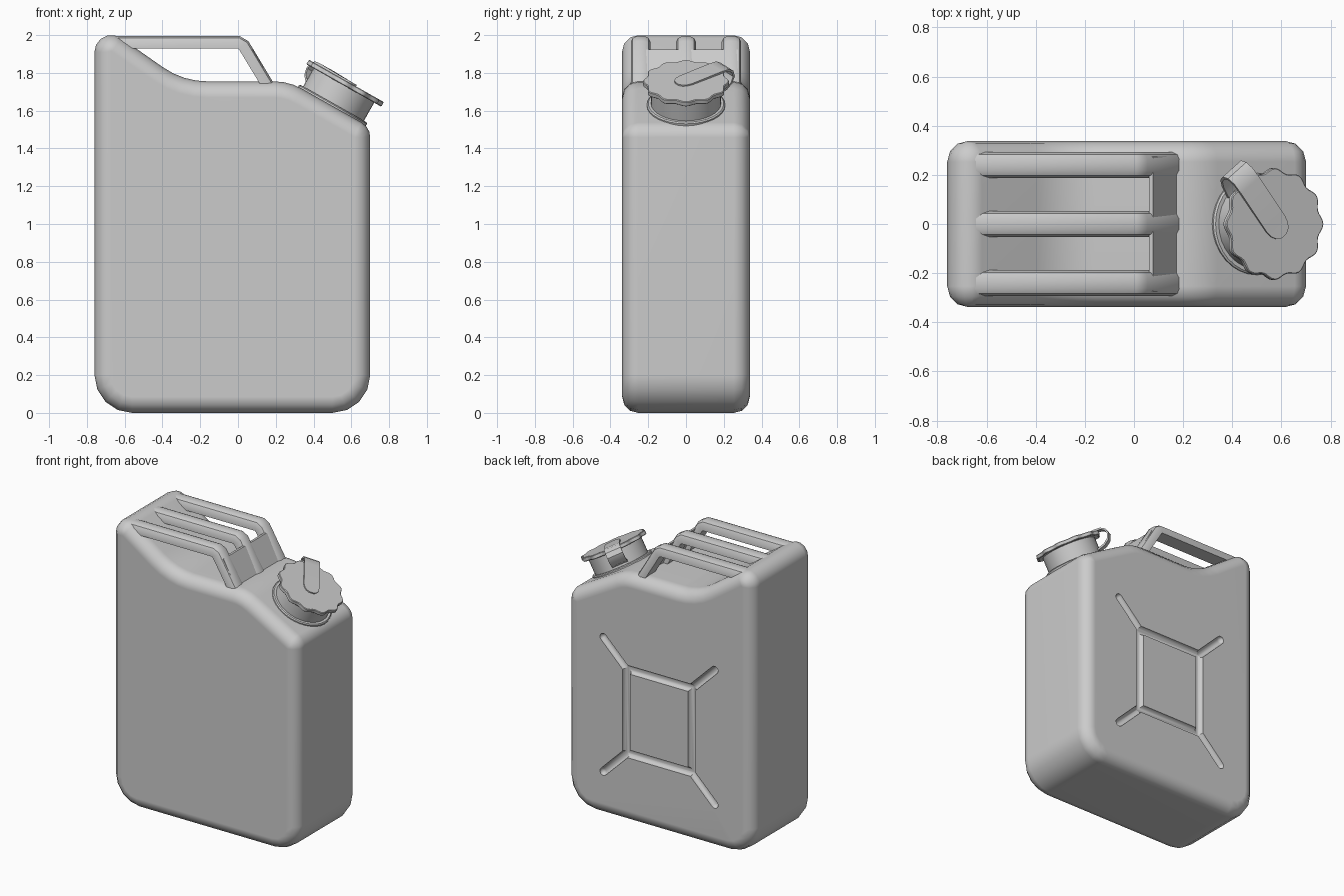
import bpy, bmesh
from math import sin, cos, pi, tau, tan, atan2, radians
from mathutils import Vector, Matrix

if "Cube" in bpy.data.objects:
    bpy.data.objects.remove(bpy.data.objects["Cube"])


def loft(name, rings, matrix=None, closed=False, angle=35):
    """Skin a list of equal-sized point rings; cap the ends unless closed."""
    bm = bmesh.new()
    vr = [[bm.verts.new(p) for p in ring] for ring in rings]
    n = len(vr[0])
    pairs = list(zip(vr, vr[1:])) + ([(vr[-1], vr[0])] if closed else [])
    for a, b in pairs:
        for i in range(n):
            j = (i + 1) % n
            bm.faces.new((a[i], a[j], b[j], b[i]))
    if not closed:
        bm.faces.new(vr[0])
        bm.faces.new(vr[-1])
    if matrix:
        bm.transform(matrix)
    bmesh.ops.recalc_face_normals(bm, faces=bm.faces)
    me = bpy.data.meshes.new(name)
    bm.to_mesh(me)
    bm.free()
    ob = bpy.data.objects.new(name, me)
    bpy.context.collection.objects.link(ob)
    smooth(ob, angle)
    return ob


def smooth(ob, angle):
    bpy.ops.object.select_all(action='DESELECT')
    ob.select_set(True)
    bpy.context.view_layer.objects.active = ob
    bpy.ops.object.shade_smooth_by_angle(angle=radians(angle))


def rounded(corners):
    """Fillet (x, z, radius, segments) corners; return points with outward normals."""
    out, n = [], len(corners)
    for i, (x, z, r, seg) in enumerate(corners):
        p = Vector((x, z))
        a = (Vector(corners[i - 1][:2]) - p).normalized()
        b = (Vector(corners[(i + 1) % n][:2]) - p).normalized()
        half = a.angle(b) / 2
        c = p + (a + b).normalized() * r / sin(half)
        v0, v1 = p + a * r / tan(half) - c, p + b * r / tan(half) - c
        a0 = atan2(v0.y, v0.x)
        da = (atan2(v1.y, v1.x) - a0 + pi) % tau - pi
        for k in range(seg + 1):
            t = a0 + da * k / seg
            d = Vector((cos(t), sin(t)))
            out.append((c + d * r, d if da > 0 else -d))
    return out


# body: rounded side profile, with rounded front and back rims
W, R = 0.338, 0.085
profile = rounded([(-.76, 0, .2, 4), (.70, 0, .2, 4), (.70, 1.512, .09, 3),
                   (.27, 1.755, .3, 3), (-.29, 1.755, .41, 4), (-.76, 2.083, .09, 5)])
levels = [(s * (W - R + R * sin(t)), R * (1 - cos(t)))
          for s, ts in ((-1, (3, 2, 1, 0)), (1, (0, 1, 2, 3)))
          for t in [k * pi / 6 for k in ts]]
body = loft("body", [[(p.x - n.x * d, y, p.y - n.y * d) for p, n in profile]
                     for y, d in levels])

# pressed grooves on the back: a rectangle with four diagonal arms
gx, gz, hx, hz, gr = -.025, .79, .255, .298, .03
ring_cut = []
for sx, sz in ((-1, -1), (1, -1), (1, 1), (-1, 1)):
    ring_cut.append([(gx + sx * (hx + gr * cos(t)), W + gr * sin(t), gz + sz * (hz + gr * cos(t)))
                     for t in [tau * (k + .5) / 12 for k in range(12)]])
cutters = [loft("groove_cutter", ring_cut, closed=True)]
for sx in (-1, 1):
    for sz in (-1, 1):
        p = Vector((gx + sx * hx, W, gz + sz * hz))
        q = Vector((gx + sx * .435, W, gz + sz * .475))
        d = (q - p).normalized()
        side = d.cross(Vector((0, 1, 0)))
        r = .028
        stations = [(0, r)] + [((q - p).length + r * sin(f), r * cos(f)) for f in (0, .5, 1, 1.45)]
        cutters.append(loft("arm_cutter", [
            [p + d * t + side * (w * cos(a)) + Vector((0, w * sin(a), 0))
             for a in [tau * (k + .25) / 12 for k in range(12)]] for t, w in stations]))
for c in cutters:
    m = body.modifiers.new("groove", 'BOOLEAN')
    m.operation, m.solver, m.object = 'DIFFERENCE', 'EXACT', c
    bpy.context.view_layer.objects.active = body
    bpy.ops.object.modifier_apply(modifier=m.name)
    bpy.data.objects.remove(c)
smooth(body, 35)
body.modifiers.new("weighted_normals", 'WEIGHTED_NORMAL').keep_sharp = True

# three handle bars: each station is outer point, inner point
path = [((-.66, 1.994), (-.62, 1.928)), ((.01, 1.994), (0, 1.928)),
        ((.055, 1.968), (.008, 1.92)), ((.195, 1.735), (.12, 1.735))]
section = [(-.052, 0), (-.052, .55), (-.042, .85), (-.022, 1),
           (.022, 1), (.042, .85), (.052, .55), (.052, 0)]
for name, y in (("handle_front", -.24), ("handle_middle", 0), ("handle_back", .24)):
    loft(name, [[(i[0] + (o[0] - i[0]) * h, y + w, i[1] + (o[1] - i[1]) * h)
                 for w, h in section] for o, i in path])

# plate joining the handle legs
plate = [(.062, 1.925), (.078, 1.925), (.182, 1.74), (.15, 1.74)]
loft("handle_plate", [[(x, y, z) for x, z in plate] for y in (-.275, .275)])

# spout parts stand square to the sloping shoulder
tilt = Matrix.Translation((.50, 0, 1.627)) @ Matrix.Rotation(radians(29.5), 4, 'Y')


def turned(name, steps, sides=32, lobes=0, wave=0):
    return loft(name, [[((r + wave * cos(lobes * t)) * cos(t),
                         (r + wave * cos(lobes * t)) * sin(t), z)
                        for t in [tau * k / sides for k in range(sides)]] for r, z in steps],
                tilt, angle=40)


turned("spout_flange", [(.207, -.02), (.207, .006), (.2, .012)])
turned("spout_neck", [(.185, 0), (.185, .13)])
turned("cap", [(.215, .122), (.219, .126), (.219, .146), (.215, .15)], 96, 12, .009)

# strap over the cap, looping down to the neck: radius, height, half width
strap = [(-.062, .152, .015), (-.05, .152, .035), (-.03, .152, .048), (0, .152, .054),
         (.20, .156, .054), (.245, .153, .054), (.272, .135, .054), (.28, .105, .054),
         (.265, .07, .054), (.23, .045, .054), (.175, .03, .054)]
pts = [Vector((u, w)) for u, w, _ in strap]
rings = []
for i, (u, w, h) in enumerate(strap):
    t = (pts[min(i + 1, len(pts) - 1)] - pts[max(i - 1, 0)]).normalized() * .006
    rings.append([(u + s * t.y, v, w - s * t.x)
                  for s, v in ((1, -h), (1, h), (-1, h), (-1, -h))])
loft("cap_strap", rings, tilt @ Matrix.Rotation(radians(128), 4, 'Z'))
